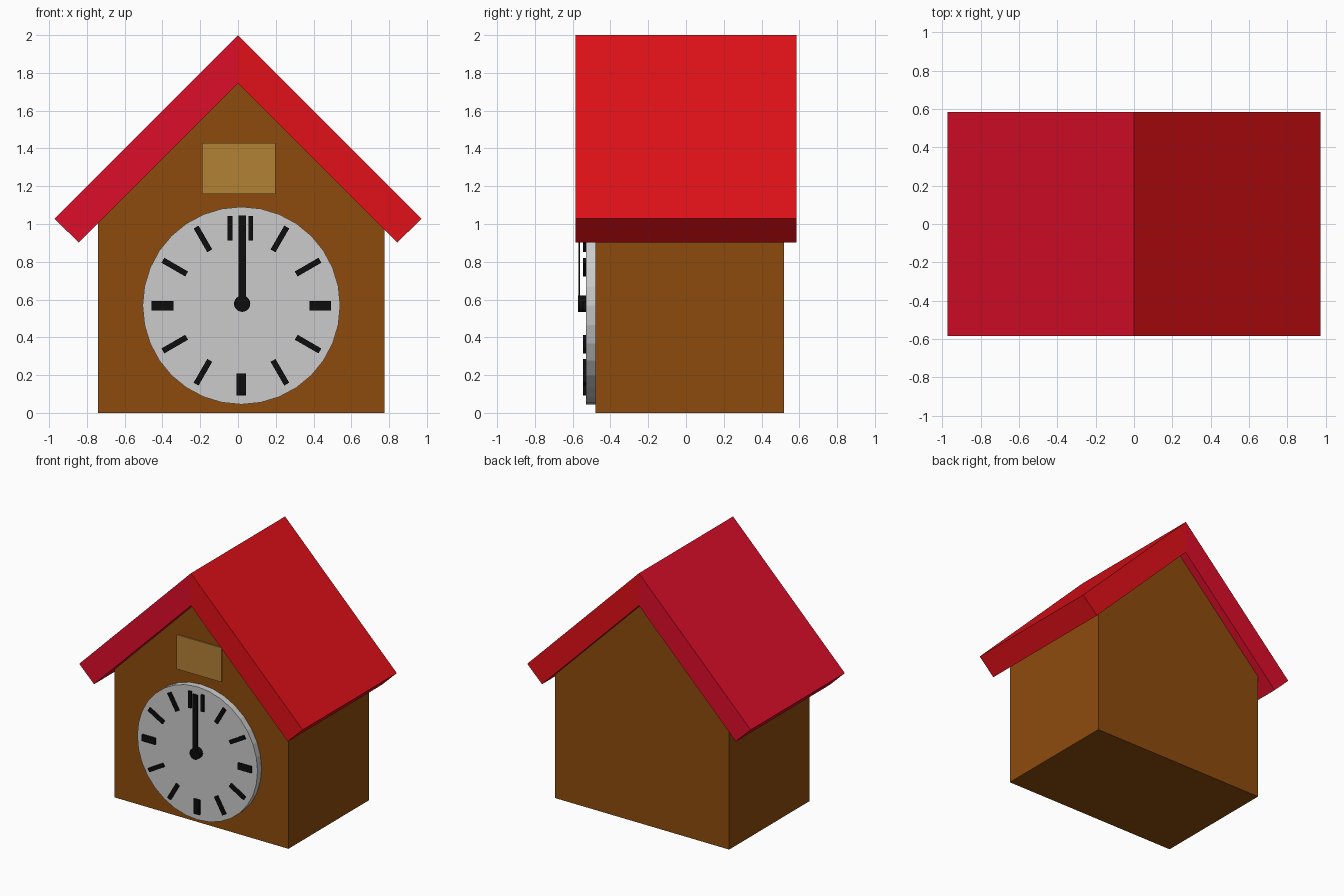
import bpy, bmesh
from math import sin, cos, pi, radians

if "Cube" in bpy.data.objects:
    bpy.data.objects.remove(bpy.data.objects["Cube"])


def material(name, rgb):
    m = bpy.data.materials.new(name)
    m.diffuse_color = (*rgb, 1)
    m.use_nodes = True
    m.node_tree.nodes["Principled BSDF"].inputs["Base Color"].default_value = m.diffuse_color
    return m


WOOD = material("wood", (0.27, 0.07, 0.004))
RED = material("red", (0.75, 0.005, 0.009))
CRIMSON = material("crimson", (0.72, 0.004, 0.022))
TAN = material("tan", (0.45, 0.22, 0.035))
BLACK = material("black", (0.004, 0.004, 0.004))


def prism(name, profile, y0, y1, mat=None):
    """Extrude an x-z outline from y0 to y1."""
    bm = bmesh.new()
    face = bm.faces.new([bm.verts.new((x, y0, z)) for x, z in profile])
    new = bmesh.ops.extrude_face_region(bm, geom=[face])["geom"]
    for v in new:
        if isinstance(v, bmesh.types.BMVert):
            v.co.y = y1
    bmesh.ops.recalc_face_normals(bm, faces=bm.faces)
    me = bpy.data.meshes.new(name)
    bm.to_mesh(me)
    bm.free()
    ob = bpy.data.objects.new(name, me)
    bpy.context.collection.objects.link(ob)
    if mat:
        me.materials.append(mat)
    return ob


def rect(x0, x1, z0, z1):
    return [(x0, z0), (x1, z0), (x1, z1), (x0, z1)]


def circle(cx, cz, r, n):
    return [(cx + r * sin(2 * pi * i / n), cz + r * cos(2 * pi * i / n)) for i in range(n)]


# Gabled body
prism("house_body", [(-0.74, 0), (0.775, 0), (0.775, 0.97), (0, 1.745), (-0.74, 1.005)],
      -0.48, 0.52, WOOD)

# Two roof slabs meeting at the ridge
slab = [(0, 2), (0.972, 1.028), (0.843, 0.902), (0, 1.745)]
prism("roof_right", slab, -0.585, 0.585, RED)
prism("roof_left", [(-x, z) for x, z in slab], -0.585, 0.585, CRIMSON)

# Small door under the gable
prism("bird_door", rect(-0.19, 0.198, 1.16, 1.43), -0.49, -0.475, TAN)

# Clock dial
CX, CZ = 0.018, 0.568
prism("dial", circle(CX, CZ, 0.523, 32), -0.53, -0.475)


def hour_mark(name, hour, r0, r1, width, side=0):
    a = radians(30 * hour)
    corners = [(side - width / 2, r0), (side + width / 2, r0),
               (side + width / 2, r1), (side - width / 2, r1)]
    prism(name, [(CX + r * sin(a) + s * cos(a), CZ + r * cos(a) - s * sin(a))
                 for s, r in corners], -0.545, -0.525, BLACK)


# Hour marks: plain bars, broader on the quarters, doubled at the top
for h in range(1, 12):
    if h % 3:
        hour_mark(f"hour_mark_{h}", h, 0.335, 0.48, 0.03)
    else:
        hour_mark(f"quarter_mark_{h}", h, 0.36, 0.475, 0.05)
for label, side in (("left", -0.06), ("right", 0.05)):
    hour_mark(f"top_mark_{label}", 12, 0.345, 0.475, 0.025, side)

# Hand pointing straight up, on a round hub
prism("clock_hand", rect(0.002, 0.042, 0.578, 1.045), -0.57, -0.56, BLACK)
prism("hand_hub", circle(0.022, 0.578, 0.043, 24), -0.572, -0.525, BLACK)
